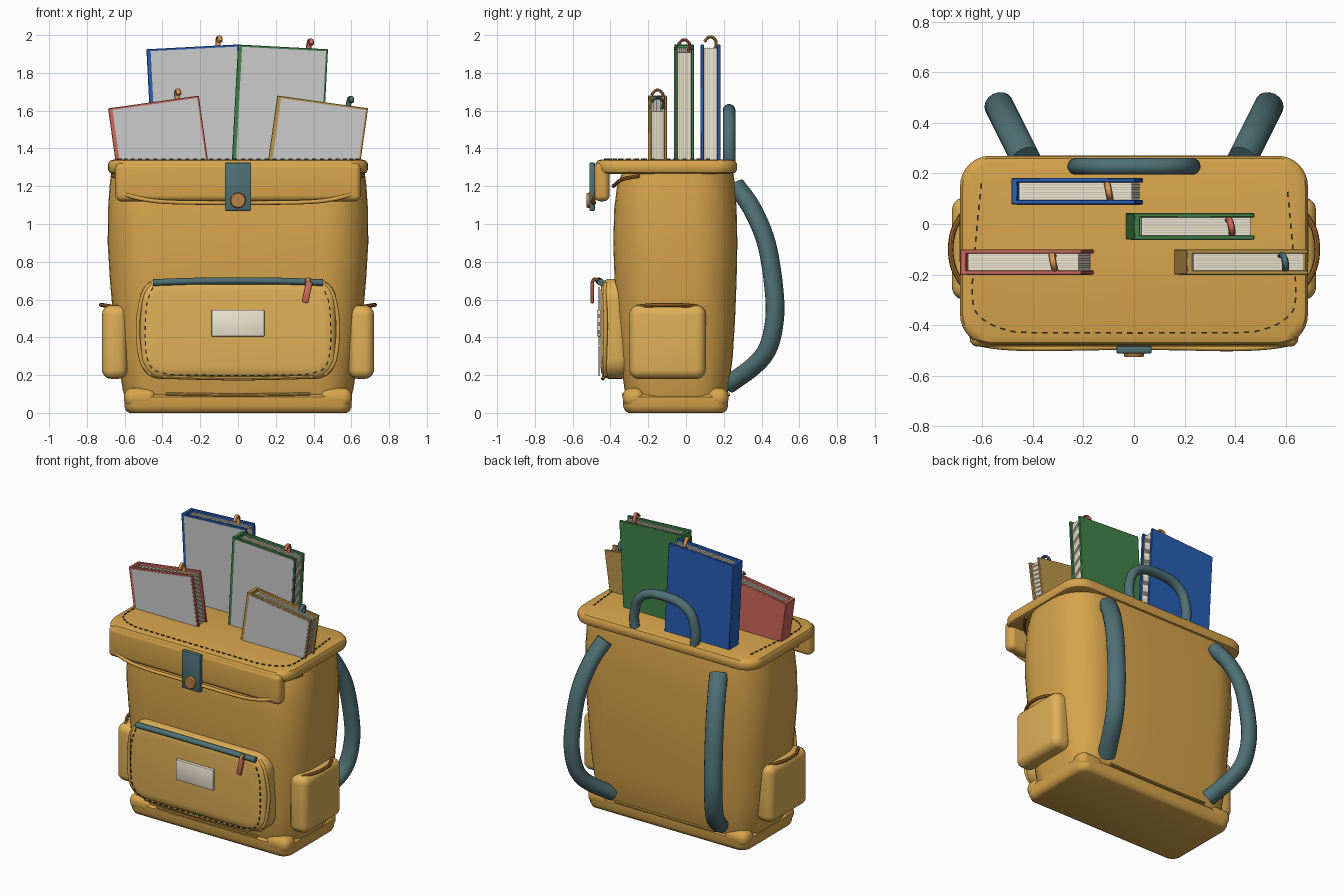
import bpy, bmesh, math
from mathutils import Vector, Matrix

if "Cube" in bpy.data.objects:
    bpy.data.objects.remove(bpy.data.objects["Cube"])


def mat(name, r, g, b):
    m = bpy.data.materials.new(name)
    m.diffuse_color = [(c / 255) ** 2.2 for c in (r, g, b)] + [1]
    m.use_nodes = True
    m.node_tree.nodes["Principled BSDF"].inputs["Base Color"].default_value = m.diffuse_color
    return m


TAN = mat("tan_canvas", 214, 163, 77)
LIGHT = mat("light_canvas", 222, 174, 88)
PIPING = mat("brown_piping", 165, 108, 48)
TEAL = mat("teal_webbing", 80, 112, 116)
CREAM = mat("cream", 238, 230, 210)
PAPER = mat("paper_shadow", 190, 182, 162)
THREAD = mat("thread", 78, 72, 58)
RED = mat("red", 205, 105, 92)
BLUE = mat("blue", 44, 96, 182)
GREEN = mat("green", 68, 130, 76)
OCHRE = mat("ochre", 188, 150, 78)
BRONZE = mat("bronze", 185, 130, 75)
ORANGE = mat("orange", 215, 150, 85)


def finish(bm, name, m):
    bmesh.ops.recalc_face_normals(bm, faces=bm.faces)
    me = bpy.data.meshes.new(name)
    bm.to_mesh(me)
    bm.free()
    ob = bpy.data.objects.new(name, me)
    bpy.context.collection.objects.link(ob)
    if m:
        me.materials.append(m)
    return ob


def box(name, lo, hi, m, bevel=0.0, seg=4, mx=Matrix()):
    lo, hi = Vector(lo), Vector(hi)
    bm = bmesh.new()
    bmesh.ops.create_cube(bm, size=1, matrix=Matrix.Translation((lo + hi) / 2) @ Matrix.Diagonal((*(hi - lo), 1)))
    if bevel:
        bmesh.ops.bevel(bm, geom=bm.edges[:], offset=bevel, segments=seg, profile=0.5, affect='EDGES')
    bm.transform(mx)
    return finish(bm, name, m)


def bridge(bm, rings):
    n = len(rings[0])
    for a, b in zip(rings, rings[1:]):
        for i in range(n):
            j = (i + 1) % n
            bm.faces.new((a[i], a[j], b[j], b[i]))
    bm.faces.new(rings[0])
    bm.faces.new(rings[-1])


def loft(name, sections, m, axis='Z'):
    # section: height, half width, low side, high side, corner radius
    bm, rings = bmesh.new(), []
    for h, hx, v0, v1, r in sections:
        ring = []
        for k, (cx, cy) in enumerate(((hx - r, v1 - r), (r - hx, v1 - r), (r - hx, v0 + r), (hx - r, v0 + r))):
            for i in range(9):
                a = math.pi / 2 * (k + i / 8)
                u, v = cx + r * math.cos(a), cy + r * math.sin(a)
                ring.append(bm.verts.new((u, v, h) if axis == 'Z' else (u, h, v)))
        rings.append(ring)
    bridge(bm, rings)
    return finish(bm, name, m)


def spline(pts, n=6):
    p = [Vector(q) for q in pts]
    p = [2 * p[0] - p[1]] + p + [2 * p[-1] - p[-2]]
    out = []
    for a, b, c, d in zip(p, p[1:], p[2:], p[3:]):
        for i in range(n):
            t = i / n
            out.append(0.5 * (2 * b + (c - a) * t + (2 * a - 5 * b + 4 * c - d) * t * t + (3 * b - a - 3 * c + d) * t ** 3))
    return out + [p[-2]]


def sweep(name, pts, side, a, b, m, n=12, mx=Matrix()):
    path, bm, rings = spline(pts), bmesh.new(), []
    for i, p in enumerate(path):
        t = (path[min(i + 1, len(path) - 1)] - path[max(i - 1, 0)]).normalized()
        s = Vector(side)
        s = (s - t * s.dot(t)).normalized()
        u = t.cross(s)
        rings.append([bm.verts.new(p + s * a * math.cos(w) + u * b * math.sin(w))
                      for w in (2 * math.pi * k / n for k in range(n))])
    bridge(bm, rings)
    bm.transform(mx)
    return finish(bm, name, m)


def stitches(name, pts, step=0.042):
    path, bm, left = spline(pts, 8), bmesh.new(), 0.0
    for a, b in zip(path, path[1:]):
        d = b - a
        while left < d.length:
            rot = d.to_track_quat('X', 'Z').to_matrix().to_4x4()
            bmesh.ops.create_cube(bm, size=1, matrix=Matrix.Translation(a + d.normalized() * left) @ rot
                                  @ Matrix.Diagonal((0.021, 0.006, 0.006, 1)))
            left += step
        left -= d.length
    return finish(bm, name, THREAD)


# main bag body, base and corner pads
loft("bag_body", [(0.04, .585, -.30, .20, .16), (0.12, .61, -.325, .225, .18), (0.3, .637, -.35, .248, .21),
                  (0.5, .66, -.367, .26, .23), (0.7, .678, -.378, .268, .24), (0.9, .69, -.385, .272, .24),
                  (1.08, .688, -.38, .268, .24), (1.2, .68, -.365, .26, .23), (1.28, .67, -.335, .25, .22)], TAN)
loft("bag_base", [(0, .575, -.305, .195, .05), (.01, .592, -.322, .212, .06), (.035, .602, -.333, .223, .065),
                  (.085, .602, -.333, .223, .065), (.1, .585, -.315, .21, .06)], TAN)
for sx in (-1, 1):
    for y0, y1, n in ((-.335, -.22, "front"), (.11, .225, "back")):
        x0, x1 = sorted((sx * .43, sx * .604))
        box(f"base_corner_{n}", (x0, y0, .03), (x1, y1, .132), TAN, .045, 6)
for y in (-.33, .226):
    sweep("base_piping", [(-.38, y, .1), (0, y, .095), (.38, y, .1)], (0, 0, 1), .008, .008, TAN, 8)

# lid, front flap and lid stitching
loft("lid", [(1.266, .665, -.455, .245, .11), (1.272, .68, -.47, .262, .115), (1.288, .688, -.479, .27, .12),
             (1.318, .688, -.479, .27, .12), (1.335, .678, -.469, .26, .115), (1.342, .655, -.446, .238, .1)], TAN)
box("front_flap", (-.65, -.485, 1.12), (.65, -.405, 1.325), TAN, .032, 5)
sweep("flap_piping", [(-.635, -.47, 1.17), (-.52, -.487, 1.135), (-.36, -.492, 1.116), (0, -.487, 1.112),
                      (.36, -.492, 1.116), (.52, -.487, 1.135), (.635, -.47, 1.17)], (0, 0, 1), .011, .011, TAN)
stitches("lid_stitching", [(-.605, .15, 1.345), (-.62, 0, 1.345), (-.64, -.28, 1.345), (-.605, -.37, 1.345),
                           (-.5, -.42, 1.345), (-.35, -.43, 1.345), (.35, -.43, 1.345), (.5, -.42, 1.345),
                           (.605, -.37, 1.345), (.64, -.28, 1.345), (.62, 0, 1.345), (.605, .15, 1.345)])
for s in (-1, 1):
    sweep("lid_side_piping", [(s * .5, -.385, 1.2), (s * .6, -.34, 1.235), (s * .665, -.25, 1.255)],
          (0, 0, 1), .01, .01, PIPING, 8)

# closing strap with round stud
box("closing_strap", (-.07, -.512, 1.07), (.07, -.482, 1.325), TEAL, .006, 2)
bm = bmesh.new()
bmesh.ops.create_cone(bm, cap_ends=True, segments=28, radius1=.043, radius2=.037, depth=.02,
                      matrix=Matrix.Translation((0, -.517, 1.125)) @ Matrix.Rotation(math.pi / 2, 4, 'X'))
finish(bm, "strap_stud", BRONZE)

# front pocket with piping, zip, pull, patch and stitches
loft("front_pocket", [(-.31, .505, .19, .70, .1), (-.34, .52, .18, .71, .11), (-.41, .52, .18, .71, .11),
                      (-.435, .51, .19, .70, .11), (-.448, .49, .21, .68, .1), (-.452, .46, .24, .65, .08)],
     LIGHT, 'Y')
for s in (-1, 1):
    sweep("pocket_side_piping", [(s * .46, -.425, .685), (s * .505, -.43, .62), (s * .53, -.425, .46),
                                 (s * .512, -.43, .28), (s * .46, -.425, .2)], (0, 1, 0), .011, .011, TAN)
sweep("pocket_bottom_piping", [(-.4, -.435, .19), (0, -.44, .182), (.4, -.435, .19)], (0, 1, 0), .01, .01, TAN, 8)
sweep("pocket_zip", [(-.45, -.45, .69), (-.2, -.46, .698), (.2, -.46, .698), (.45, -.45, .69)],
      (0, 1, 0), .02, .018, TEAL)
sweep("zip_slider", [(.37, -.46, .7), (.37, -.485, .708), (.37, -.497, .69)], (1, 0, 0), .014, .009, BRONZE, 8)
box("zip_pull", (-.018, -.505, -.115), (.018, -.487, 0), RED, .006, 2,
    Matrix.Translation((.378, 0, .695)) @ Matrix.Rotation(math.radians(12), 4, 'Y'))
box("pocket_patch", (-.14, -.472, .405), (.14, -.445, .545), CREAM, .005, 2)
stitches("pocket_stitching", [(-.455, -.46, .655), (-.485, -.46, .56), (-.49, -.46, .36), (-.465, -.46, .25),
                              (-.4, -.46, .212), (-.25, -.46, .2), (.25, -.46, .2), (.4, -.46, .212),
                              (.465, -.46, .25), (.49, -.46, .36), (.485, -.46, .56), (.455, -.46, .655)])

# side pockets, shoulder straps
for s, side in ((-1, "left"), (1, "right")):
    x0, x1 = sorted((s * .585, s * .72))
    box(f"side_pocket_{side}", (x0, -.3, .18), (x1, .105, .57), LIGHT, .05, 6)
    sweep(f"side_pocket_piping_{side}", [(s * .665, .06, .562), (s * .712, -.02, .57), (s * .725, -.1, .572),
                                         (s * .712, -.18, .57), (s * .665, -.26, .562)],
          (0, 0, 1), .011, .011, PIPING, 8)
    path = [(.262, 1.205), (.35, 1.08), (.428, .89), (.468, .63), (.466, .47), (.43, .335), (.355, .245),
            (.222, .148)]
    sweep(f"shoulder_strap_{side}", [(s * (.425 + .5 * (y - .25)), y, z) for y, z in path],
          (s * .9, -.45, 0), .058, .048, TEAL, 16)

# carry handle
sweep("carry_handle", [(-.225, .228, 1.32), (-.232, .228, 1.42), (-.2, .228, 1.53), (-.12, .228, 1.59),
                       (0, .228, 1.605), (.12, .228, 1.59), (.2, .228, 1.53), (.232, .228, 1.42),
                       (.225, .228, 1.32)], (0, 1, 0), .033, .03, TEAL, 14)


# books: placed by their top left corner, spine at left, tilted in the front plane
def book(name, x, z, y0, y1, w, h, tilt, cover, ribbon, rx):
    mx = Matrix.Translation((x, 0, z)) @ Matrix.Rotation(math.radians(tilt), 4, 'Y')
    t = .017
    box(name + "_front_cover", (0, y0, -h), (w, y0 + t, 0), cover, .003, 1, mx)
    box(name + "_back_cover", (0, y1 - t, -h), (w, y1, 0), cover, .003, 1, mx)
    box(name + "_spine", (0, y0 + .002, -h), (.024, y1 - .002, 0), cover, .003, 1, mx)
    box(name + "_pages", (.03, y0 + t, -h + .015), (w - .014, y1 - t, -.018), CREAM, mx=mx)
    for i in range(1, 7):
        y = y0 + t + (y1 - y0 - 2 * t) * i / 7
        box(name + "_page_line", (.04, y - .001, -h + .02), (w - .0125, y + .001, -.0165), PAPER, mx=mx)
    box(name + "_cover_panel", (.022, y0 - .002, -h), (w - .01, y0 + .004, -.011), None, mx=mx)
    yc = (y0 + y1) / 2
    sweep(name + "_bookmark", [(rx + dx, yc + dy, dz) for dx, dy, dz in
                               ((0, .02, -.03), (0, .03, .015), (.005, .012, .042), (.01, -.012, .042),
                                (.012, -.032, .02))], (1, 0, 0), .014, .008, ribbon, 8, mx)


book("blue_book", -.485, 1.925, .078, .182, .49, .7, -3, BLUE, ORANGE, .38)
book("green_book", 0, 1.95, -.062, .043, .477, .72, 3, GREEN, RED, .375)
book("red_book", -.688, 1.612, -.2, -.1, .485, .38, -8, RED, ORANGE, .37)
book("ochre_book", .208, 1.68, -.2, -.1, .485, .44, 8, OCHRE, TEAL, .38)

# smooth shading with sharp edges kept
bpy.ops.object.select_all(action='DESELECT')
for ob in bpy.context.collection.objects:
    ob.select_set(True)
    bpy.context.view_layer.objects.active = ob
bpy.ops.object.shade_smooth_by_angle(angle=math.radians(40))
